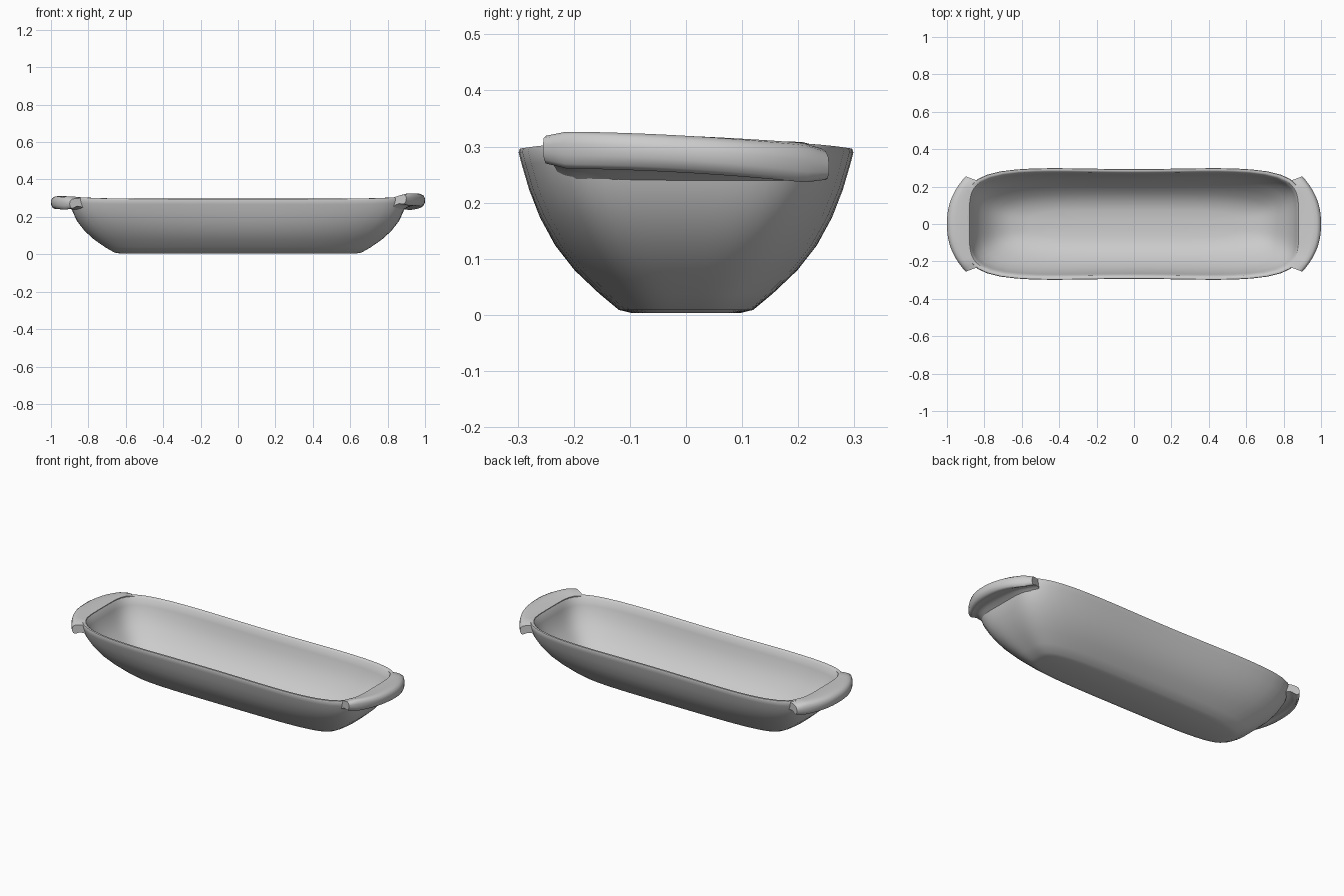
import bpy, bmesh, math

if "Cube" in bpy.data.objects:
    bpy.data.objects.remove(bpy.data.objects["Cube"])

N = 80          # points around the dish
POW = 5         # squareness of the rim outline


def oval(a, b, p, n=N):
    pts = []
    for i in range(n):
        t = 2 * math.pi * i / n
        c, s = math.cos(t), math.sin(t)
        r = (abs(c) ** p + abs(s) ** p) ** (-1 / p)
        pts.append((a * r * c, b * r * s))
    return pts


def loft(name, rings, angle):
    bm = bmesh.new()
    loops = [[bm.verts.new(p) for p in ring] for ring in rings]
    for lo, hi in zip(loops, loops[1:]):
        n = len(lo)
        for i in range(n):
            j = (i + 1) % n
            bm.faces.new((lo[i], lo[j], hi[j], hi[i]))
    bm.faces.new(loops[0][::-1])
    bm.faces.new(loops[-1])
    bmesh.ops.recalc_face_normals(bm, faces=bm.faces)
    me = bpy.data.meshes.new(name)
    bm.to_mesh(me)
    bm.free()
    ob = bpy.data.objects.new(name, me)
    bpy.context.collection.objects.link(ob)
    bpy.context.view_layer.objects.active = ob
    ob.select_set(True)
    bpy.ops.object.shade_smooth_by_angle(angle=math.radians(angle))
    ob.select_set(False)
    return ob


# Dish: half length, half width, height, squareness; up the outside, over the rim, down the inside
profile = [
    (0.62, 0.095, 0.003, 4), (0.66, 0.120, 0.009, 4), (0.71, 0.155, 0.038, 4),
    (0.77, 0.200, 0.080, 4), (0.82, 0.236, 0.125, 4.3), (0.86, 0.264, 0.175, 4.6),
    (0.885, 0.284, 0.225, 5), (0.898, 0.298, 0.270, 5), (0.90, 0.304, 0.292, 5),
    (0.896, 0.302, 0.299, 5), (0.886, 0.293, 0.300, 5), (0.878, 0.284, 0.293, 5),
    (0.868, 0.274, 0.255, 5), (0.85, 0.258, 0.205, 4.7), (0.82, 0.236, 0.160, 4.3),
    (0.78, 0.205, 0.115, 4), (0.73, 0.165, 0.073, 4), (0.66, 0.120, 0.043, 4),
    (0.56, 0.075, 0.032, 4), (0.30, 0.03, 0.029, 3),
]
rings = []
for a, b, z, p in profile:
    ring = []
    for x, y in oval(a, b, p):
        k = z / 0.3
        pinch = 1 - 0.035 * k * math.exp(-(x / 0.45) ** 2)      # waisted long sides
        lift = 0.012 * k * k * abs(x / 0.9) ** 6                # ends rise slightly
        ring.append((x, y * pinch, z + lift - 0.003 * k))
    rings.append(ring)
loft("dish", rings, 50)

# Handles: cross-section of (inner-to-outer fraction, height), swept along the end
section = [
    (0.0, 0.307), (0.3, 0.311), (0.6, 0.313), (0.82, 0.311), (0.95, 0.302),
    (1.0, 0.285), (0.99, 0.266), (0.93, 0.251), (0.83, 0.245), (0.70, 0.248),
    (0.5, 0.256), (0.25, 0.250), (0.0, 0.235),
]


def handle(name, side, raise_z, tilt):
    rings = []
    steps = 28
    for i in range(steps + 1):
        u = -1 + 2 * i / steps
        xo = 1 - 0.10 * abs(u) ** 2.3
        xi = 0.89 * (1 - abs(u * 0.235 / 0.30) ** POW) ** (1 / POW) - 0.01
        bow = 0.008 * (1 - u * u)
        end = 1 - 0.25 * max(0, abs(u) - 0.85) / 0.15            # thinner tips
        ring = []
        for t, z in section:
            y = u * (0.225 + 0.03 * t)
            zz = 0.28 + (z - 0.28) * end + t * raise_z + bow * t - tilt * y * t
            ring.append((side * (xi + (xo - xi) * t), y, zz))
        rings.append(ring)
    return loft(name, rings, 50)


handle("handle_right", 1, 0.002, 0.07)
handle("handle_left", -1, -0.010, 0.0)
